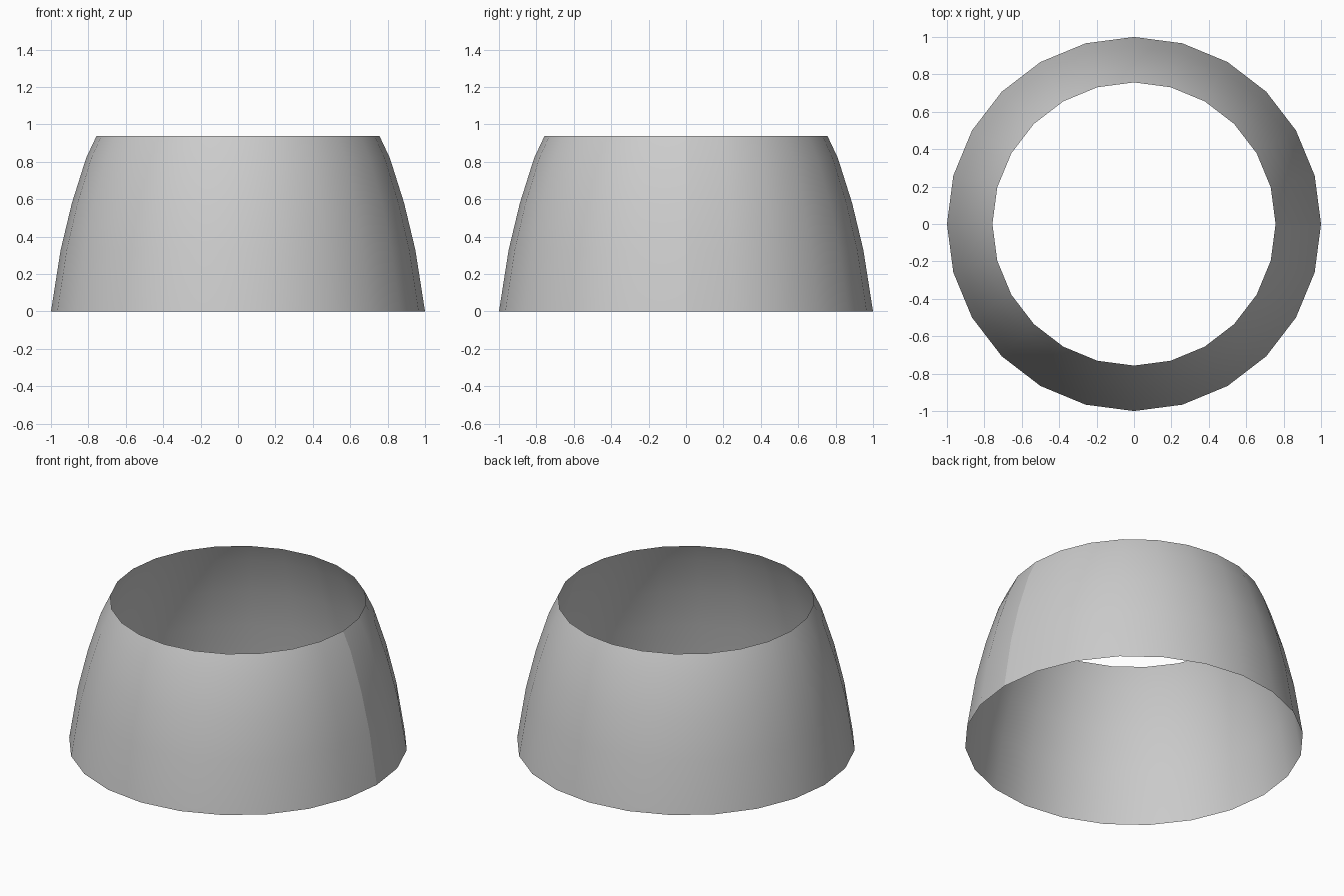
import bpy, bmesh, math

if "Cube" in bpy.data.objects:
    bpy.data.objects.remove(bpy.data.objects["Cube"])

SIDES = 24
# radius, height from bottom rim to top rim
PROFILE = [(1.0, 0.0), (0.948, 0.33), (0.888, 0.58), (0.812, 0.82), (0.757, 0.937)]

# open, tapering single-walled shell; the seam at +x is left unwelded
bm = bmesh.new()
columns = []
for i in range(SIDES + 1):
    a = 2 * math.pi * i / SIDES
    columns.append([bm.verts.new((r * math.cos(a), r * math.sin(a), z)) for r, z in PROFILE])
for left, right in zip(columns, columns[1:]):
    for j in range(len(PROFILE) - 1):
        face = bm.faces.new((left[j], right[j], right[j + 1], left[j + 1]))
        face.smooth = True

mesh = bpy.data.meshes.new("tapered_shell")
bm.to_mesh(mesh)
bm.free()
shell = bpy.data.objects.new("tapered_shell", mesh)
bpy.context.collection.objects.link(shell)
